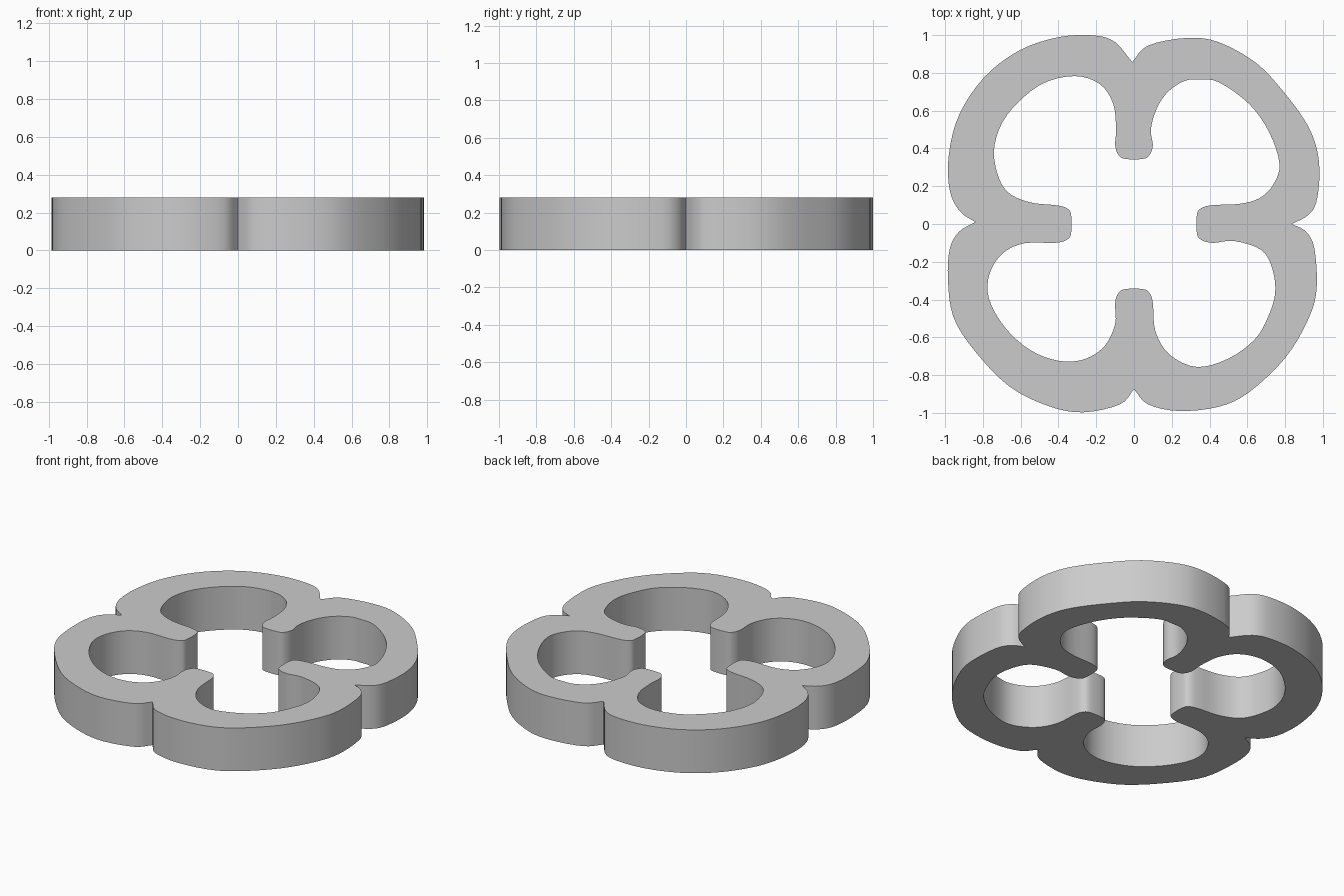
import bpy, bmesh
from mathutils import Vector

if "Cube" in bpy.data.objects:
    bpy.data.objects.remove(bpy.data.objects["Cube"])

HEIGHT = 0.28

# Outer lobes: each runs clockwise from one notch to the next
outer_lobes = [
    [(-.01, .857), (.075, .945), (.28, .985), (.45, .962), (.65, .85), (.80, .69),
     (.915, .53), (.967, .40), (.982, .265), (.965, .115), (.92, .045), (.835, 0)],
    [(.835, 0), (.91, -.04), (.955, -.13), (.967, -.345), (.92, -.51), (.80, -.71),
     (.61, -.89), (.45, -.967), (.24, -.99), (.075, -.955), (0, -.875)],
    [(0, -.875), (-.075, -.955), (-.27, -.997), (-.45, -.965), (-.66, -.86),
     (-.845, -.67), (-.957, -.49), (-.985, -.29), (-.975, -.13), (-.925, -.04), (-.84, .01)],
    [(-.84, .01), (-.925, .07), (-.977, .185), (-.98, .37), (-.925, .58), (-.79, .78),
     (-.605, .92), (-.395, .99), (-.21, .998), (-.10, .963), (-.01, .857)],
]

# Inner hollows between neighbouring prongs, clockwise
inner_lobes = [
    [(.089, .50), (.12, .61), (.18, .70), (.267, .757), (.345, .765), (.45, .75), (.61, .635),
     (.715, .487), (.77, .32), (.738, .21), (.665, .137), (.56, .107)],
    [(.53, -.09), (.675, -.138), (.733, -.24), (.747, -.37), (.706, -.50), (.64, -.61),
     (.505, -.71), (.336, -.757), (.19, -.693), (.114, -.57)],
    [(-.10, -.53), (-.155, -.645), (-.26, -.715), (-.395, -.725), (-.55, -.667),
     (-.685, -.545), (-.768, -.395), (-.765, -.265), (-.695, -.155), (-.58, -.102)],
    [(-.553, .115), (-.67, .17), (-.727, .28), (-.738, .42), (-.67, .58), (-.50, .735),
     (-.315, .783), (-.18, .74), (-.11, .635), (-.095, .50)],
]


def spline(pts, closed, steps=4):
    """Smooth curve through the points."""
    p = [Vector(q) for q in pts]
    p = [p[-1]] + p + p[:2] if closed else [2 * p[0] - p[1]] + p + [2 * p[-1] - p[-2]]
    out = []
    for a, b, c, d in zip(p, p[1:], p[2:], p[3:]):
        for i in range(steps):
            t = i / steps
            out.append(0.5 * (2 * b + (c - a) * t + (2 * a - 5 * b + 4 * c - d) * t * t
                              + (3 * b - a - 3 * c + d) * t ** 3))
    return out


def prong_tip(dx, dy):
    """Rounded end of a prong lying along direction (dx, dy)."""
    end = .345 if dy else .333
    tip = [(.42, -.10), (end + .025, -.085), (end, -.05),
           (end, .05), (end + .025, .085), (.42, .10)]
    # Sideways axis follows the clockwise direction of travel
    return [(dx * r + dy * s, dy * r - dx * s) for r, s in tip]


outer = [v for lobe in outer_lobes for v in spline(lobe, False)]
inner_pts = []
for direction, lobe in zip([(0, 1), (1, 0), (0, -1), (-1, 0)], inner_lobes):
    inner_pts += prong_tip(*direction) + lobe
inner = spline(inner_pts, True)

# Flat ring face, then extruded upward
bm = bmesh.new()
for loop in (outer, inner):
    vs = [bm.verts.new((v.x, v.y, 0)) for v in loop]
    for a, b in zip(vs, vs[1:] + vs[:1]):
        bm.edges.new((a, b))
bmesh.ops.triangle_fill(bm, edges=bm.edges[:], use_beauty=True)
ext = bmesh.ops.extrude_face_region(bm, geom=bm.faces[:], use_keep_orig=True)
top = [g for g in ext["geom"] if isinstance(g, bmesh.types.BMVert)]
bmesh.ops.translate(bm, verts=top, vec=(0, 0, HEIGHT))
bmesh.ops.recalc_face_normals(bm, faces=bm.faces[:])

mesh = bpy.data.meshes.new("four_lobed_ring")
bm.to_mesh(mesh)
bm.free()
ring = bpy.data.objects.new("four_lobed_ring", mesh)
bpy.context.collection.objects.link(ring)
bpy.context.view_layer.objects.active = ring
ring.select_set(True)
bpy.ops.object.shade_smooth_by_angle()
